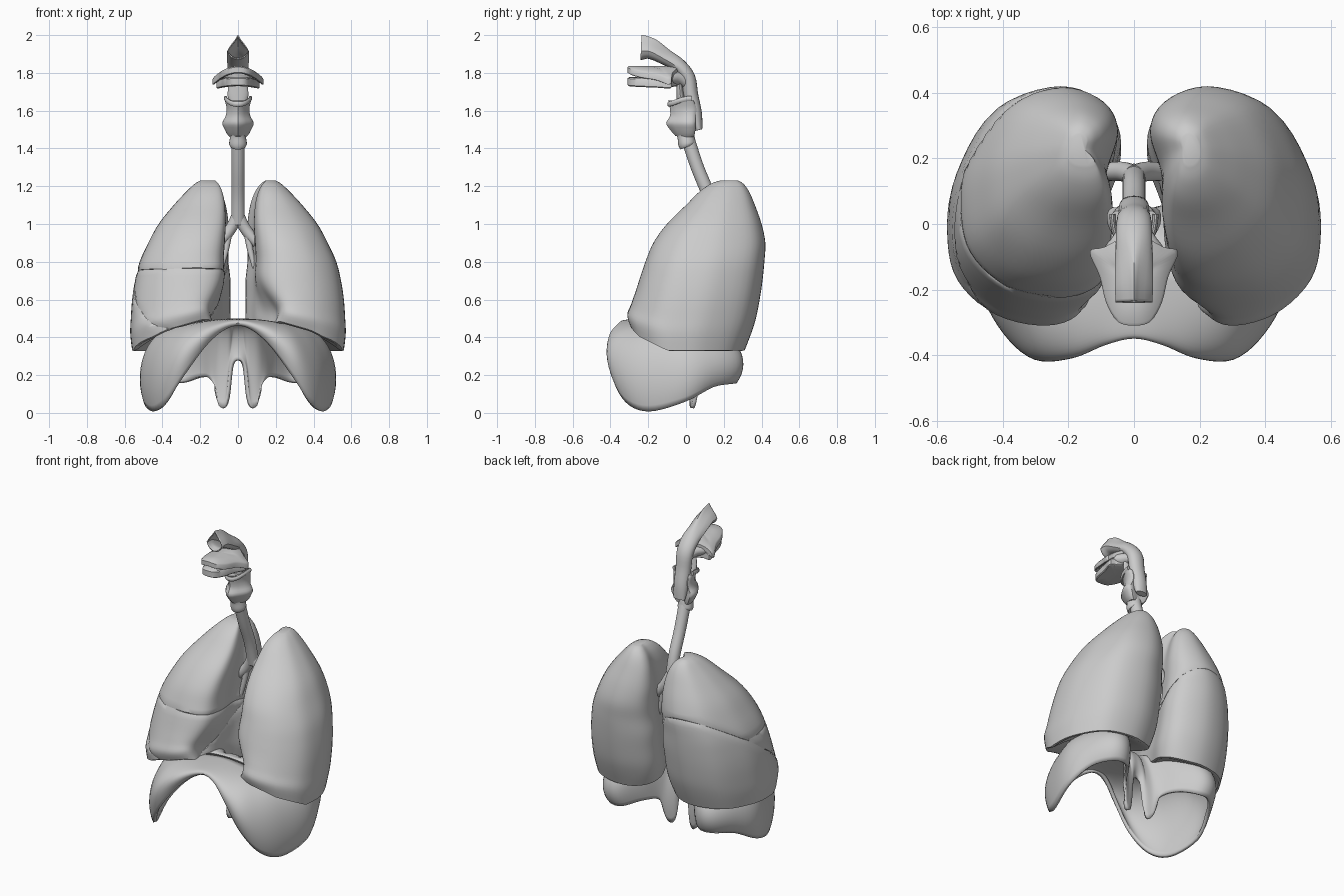
import bpy, bmesh, math
from mathutils import Vector

if "Cube" in bpy.data.objects:
    bpy.data.objects.remove(bpy.data.objects["Cube"])


def spline(pts, n, closed=False):
    """Catmull-Rom through tuples of any length, n steps per span."""
    m, out = len(pts), []
    for i in range(m if closed else m - 1):
        idx = [(i + k) % m if closed else min(max(i + k, 0), m - 1) for k in (-1, 0, 1, 2)]
        q = [pts[k] for k in idx]
        for s in range(n):
            t = s / n
            out.append(tuple(.5 * (2 * b + (c - a) * t + (2 * a - 5 * b + 4 * c - d) * t * t
                                   + (3 * b - a - 3 * c + d) * t ** 3) for a, b, c, d in zip(*q)))
    if not closed:
        out.append(tuple(pts[-1]))
    return out


def finish(name, bm, angle=40, thick=0):
    bmesh.ops.recalc_face_normals(bm, faces=bm.faces)
    me = bpy.data.meshes.new(name)
    bm.to_mesh(me)
    bm.free()
    ob = bpy.data.objects.new(name, me)
    bpy.context.collection.objects.link(ob)
    bpy.ops.object.select_all(action='DESELECT')
    ob.select_set(True)
    bpy.context.view_layer.objects.active = ob
    bpy.ops.object.shade_smooth_by_angle(angle=math.radians(angle))
    if thick:
        mod = ob.modifiers.new("thickness", 'SOLIDIFY')
        mod.thickness = thick
        mod.offset = 0
    return ob


def loft(rings, cap_start=True, cap_end=True):
    bm = bmesh.new()
    vs = [[bm.verts.new(p) for p in r] for r in rings]
    for a, b in zip(vs, vs[1:]):
        for i in range(len(a)):
            j = (i + 1) % len(a)
            bm.faces.new((a[i], a[j], b[j], b[i]))
    if cap_start:
        bm.faces.new(vs[0])
    if cap_end:
        bm.faces.new(vs[-1])
    return bm


def tube(name, path, steps=4, sides=20, caps=(True, True), thick=0):
    """path rows: x, y, z, half width, half depth, peak (narrowing of the upper side)."""
    rows = spline(path, steps)
    rings = []
    for i, (x, y, z, rx, ry, peak) in enumerate(rows):
        a, b = rows[max(i - 1, 0)], rows[min(i + 1, len(rows) - 1)]
        t = (Vector(b[:3]) - Vector(a[:3])).normalized()
        s = Vector((1, 0, 0))
        s = (s - t * s.dot(t)).normalized()
        n = s.cross(t)
        ring = []
        for k in range(sides):
            f = 2 * math.pi * k / sides
            w = 1 - peak * (math.sin(f) + .3) / 1.3 if math.sin(f) > -.3 else 1
            ring.append(Vector((x, y, z)) + s * rx * w * math.cos(f) + n * ry * math.sin(f))
        rings.append(ring)
    return finish(name, loft(rings, *caps), thick=thick)


def clamp(v):
    return min(max(v, 0), 1)


# Lungs: kidney-shaped sections stacked from apex to base
LEVELS = [  # height, medial x, outer x, front y, back y
    (1.23, .145, .20, .18, .275), (1.212, .12, .23, .13, .305), (1.17, .09, .275, .07, .335),
    (1.10, .065, .34, 0, .365), (1.0, .05, .42, -.10, .40), (.9, .05, .475, -.17, .42),
    (.8, .05, .52, -.21, .415), (.7, .04, .545, -.24, .405), (.6, .04, .56, -.265, .39),
    (.5, .04, .567, -.29, .37), (.42, .045, .57, -.31, .345), (.33, .06, .56, -.295, .31)]
SECTION = [(0, .76), (.1, .92), (.40, 1), (.76, .91), (.96, .65), (1, .42),
           (.94, .21), (.72, .05), (.42, 0), (.19, .07), (.1, .27), (.09, .52)]


def base_z(x, y):
    front = clamp((-y - .1) / .18)
    mid = clamp((.45 - x) / .35) * clamp((.3 - y) / .3)
    return .33 + .09 * front + .1 * mid


def lung(side, notch):
    outline = spline(SECTION, 5, True)
    rings = []
    for z, xm, xo, yf, yb in spline(LEVELS, 4):
        ring = []
        for u, v in outline:
            dent = notch * math.exp(-((z - .45) / .15) ** 2) * clamp((.5 - v) / .3) * (1 - clamp(u)) ** 3
            front_in = (.06 if side < 0 else 0) * clamp(1 - v * 2) * (1 - clamp(u)) ** 2
            x = xm + (xo - xm) * u + dent - front_in
            y = yf + (yb - yf) * v
            h = z + (base_z(x, y) - .33) * clamp(1 - (z - .33) / .9) ** 3
            ring.append((x * side, y, h))
        rings.append(ring)
    last = rings[-1]
    c = Vector((.33 * side, .03, 0))
    for s in (.95, .7, .4, .1):  # hollow base
        rings.append([(c.x + (x - c.x) * s, c.y + (y - c.y) * s,
                       z * s + .46 * (1 - s) - (.008 if s > .9 else 0)) for x, y, z in last])
    return loft(rings)


def cut(bm, co, no):
    """Keep what lies ahead of the plane; round the cut edge inwards and close it."""
    bm.normal_update()
    no = Vector(no).normalized()
    r = bmesh.ops.bisect_plane(bm, geom=bm.verts[:] + bm.edges[:] + bm.faces[:], dist=.004,
                               plane_co=Vector(co) + no * .0005, plane_no=no, clear_inner=True)
    edges = [e for e in r['geom_cut'] if isinstance(e, bmesh.types.BMEdge)]
    for v in {v for e in edges for v in e.verts}:
        n = v.normal - no * v.normal.dot(no)
        v.co -= n * .005
    bmesh.ops.holes_fill(bm, edges=edges, sides=0)


finish("left_lung", lung(1, .15))
OBL, HOR = ((-.56, 0, .66), (.1, -.7, 1)), ((0, 0, .755), (0, .04, 1))
flip = lambda p: (p[0], tuple(-k for k in p[1]))
for name, planes in (("right_upper_lobe", (OBL, HOR)), ("right_middle_lobe", (OBL, flip(HOR))),
                     ("right_lower_lobe", (flip(OBL),))):
    bm = lung(-1, .1)
    bmesh.ops.recalc_face_normals(bm, faces=bm.faces)
    for p in planes:
        cut(bm, *p)
    finish(name, bm)

# Diaphragm: domed sheet hanging from a central ridge to a wavy rim with two crura
HALF = [(.035, .03, .24), (.06, .04, .05), (.105, .055, .04), (.14, .09, .17), (.2, .19, .19),
        (.29, .285, .165), (.38, .275, .16), (.46, .16, .14), (.51, 0, .06), (.46, -.2, .01),
        (.39, -.33, .06), (.30, -.405, .2), (.19, -.40, .35), (.09, -.36, .44)]
rim = [(0, .025, .28)] + HALF + [(0, -.34, .47)] + [(-x, y, z) for x, y, z in HALF[::-1]]
columns = spline(rim, 5, True)
AM = 2.04
rings = []
for k in range(19):
    a = AM * k / 18
    h = math.sin(a) ** .75 if k else 0
    zf = (math.cos(a) - math.cos(AM)) / (1 - math.cos(AM))
    ring = []
    for x, y, z in columns:
        cx, cy = x * .5, -.12
        top = .49 - .04 * (cx / .26) ** 2
        ring.append((cx + (x - cx) * h, cy + (y - cy) * h, z + (top - z) * zf))
    rings.append(ring)
finish("diaphragm", loft(rings, False, False), 60, .02)

# Windpipe and its two main branches
tube("trachea", [(0, .01, 1.45, .036, .036, 0), (0, .06, 1.3, .035, .035, 0),
                 (0, .12, 1.15, .035, .035, 0), (0, .155, 1.0, .036, .03, 0)])
for s, n in ((1, "left_bronchus"), (-1, "right_bronchus")):
    tube(n, [(0, .15, 1.05, .032, .03, 0), (s * .035, .16, .98, .03, .03, 0),
             (s * .08, .16, .92, .028, .028, 0), (s * .14, .16, .86, .02, .02, 0)])
    tube(n + "_branch", [(s * .05, .16, .95, .02, .02, 0), (s * .065, .155, .86, .016, .016, 0),
                         (s * .09, .15, .76, .012, .012, 0)], sides=12)

# Larynx: ring cartilage, shield with pointed front, and the U-shaped bone above
tube("cricoid", [(0, .01, 1.41, .04, .042, 0), (0, .005, 1.425, .047, .046, 0),
                 (0, 0, 1.46, .042, .045, 0), (0, -.005, 1.48, .038, .045, 0)])
SHIELD = [(1.465, .045, -.055, .04), (1.50, .07, -.085, .05), (1.535, .083, -.105, .05),
          (1.57, .066, -.085, .05), (1.61, .06, -.085, .055), (1.655, .07, -.095, .04)]
rings = []
for z, w, yf, yb in spline(SHIELD, 3):
    sec = spline([(0, yf), (w * .75, yf * .35), (w, yb * .3), (w * .8, yb), (0, yb * .8),
                  (-w * .8, yb), (-w, yb * .3), (-w * .75, yf * .35)], 3, True)
    rings.append([(x, y, z - .06 * (y - yf) * (z < 1.5)) for x, y in sec])
finish("thyroid_cartilage", loft(rings))
tube("epiglottis", [(0, -.02, 1.63, .045, .03, 0), (0, -.03, 1.68, .055, .02, 0),
                    (0, -.035, 1.74, .05, .016, 0)])
rings = []
for i in range(17):
    f = math.pi * i / 16
    d = Vector((math.cos(f), -math.sin(f), 0))
    c = Vector((0, .03, 1.635 + .03 * abs(d.x) ** 3)) + Vector((d.x * .066, d.y * .12, 0))
    rings.append([c + d * .009 * math.cos(g) + Vector((0, 0, .014 * math.sin(g)))
                  for g in [math.pi * k / 5 for k in range(10)]])
finish("hyoid_bone", loft(rings))

# Nasal passage with a pointed open front, running back and down into the throat
tube("nasal_passage_and_throat", [
    (0, -.238, 1.935, .056, .064, .97), (0, -.185, 1.928, .058, .053, .9), (0, -.11, 1.885, .058, .04, .6),
    (0, -.04, 1.84, .055, .036, .2), (0, .01, 1.775, .05, .036, 0), (0, .026, 1.68, .046, .036, 0),
    (0, .048, 1.58, .044, .034, 0), (0, .068, 1.5, .036, .016, 0)], caps=(False, True), thick=.006)

# Mouth: drooping upper arch over a flat lower one, slot between them open at the front
PLAN = [(0, -.31), (.05, -.298), (.085, -.24), (.105, -.16), (.135, -.085), (.09, -.07), (0, -.03)]
plan = spline(PLAN + [(-x, y) for x, y in PLAN[-2:0:-1]], 4, True)
for name, z0, z1, wide, droop in (("upper_mouth", 1.797, 1.837, 1, 3.6), ("lower_mouth", 1.73, 1.777, .85, .8)):
    rings = []
    for z, s in ((z0, 0.02), (z0, .5), (z0, .94), (z0 + .006, 1), (z1 - .006, 1), (z1, .94),
                 (z1, .5), (z1, .02)):
        rings.append([(x * s * wide, -.17 + (y + .17) * s, z - droop * (x * s) ** 2) for x, y in plan])
    finish(name, loft(rings))
tube("tongue", [(0, -.245, 1.785, .06, .014, 0), (0, -.22, 1.785, .082, .026, 0),
                (0, -.1, 1.775, .1, .042, 0), (0, -.03, 1.768, .06, .04, 0),
                (0, .01, 1.74, .04, .03, 0)])
